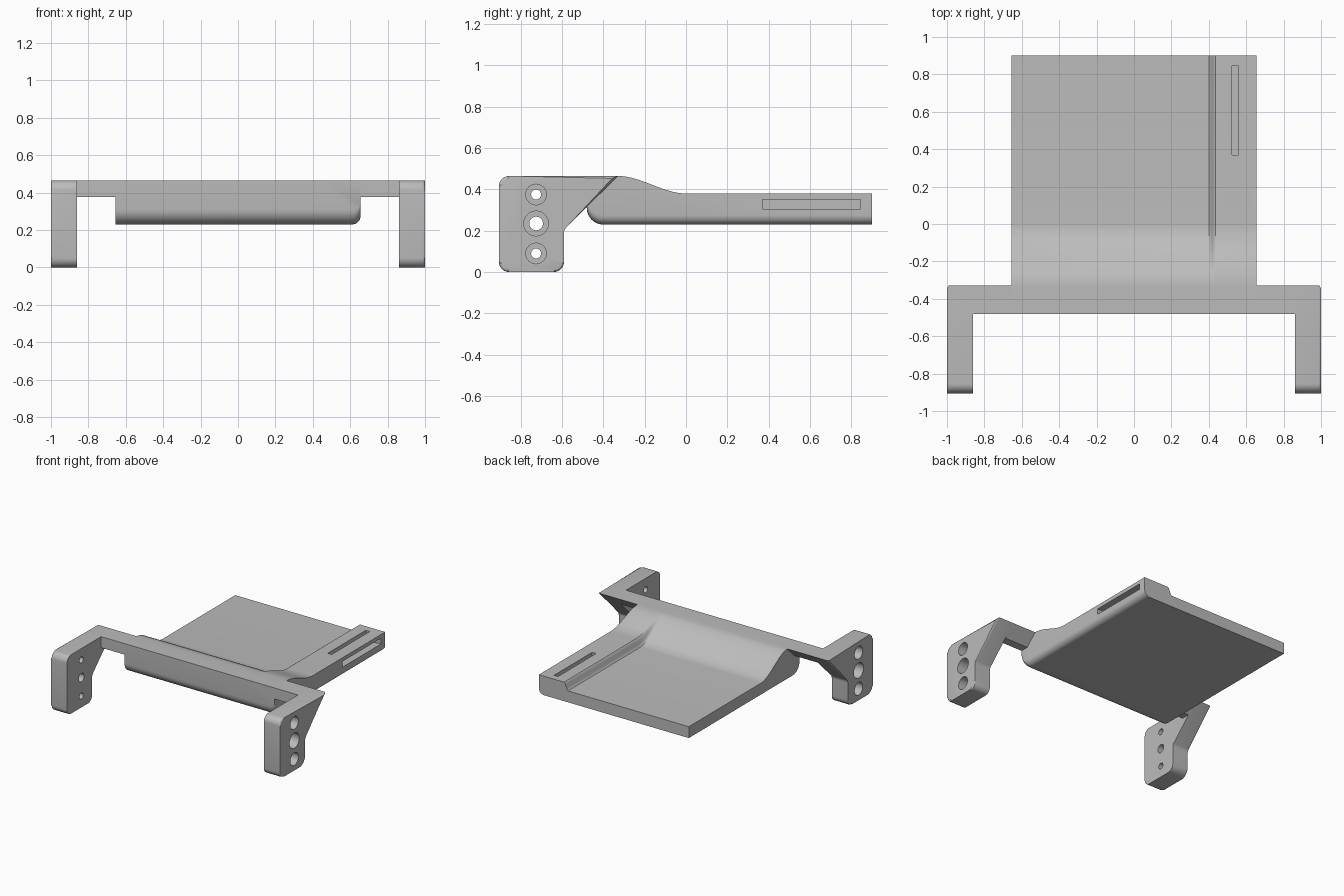
import bpy, bmesh, math
from mathutils import Matrix, Vector

cube = bpy.data.objects.get("Cube")
if cube:
    bpy.data.objects.remove(cube, do_unlink=True)

grey = bpy.data.materials.new("matte_grey")
grey.use_nodes = True
grey.diffuse_color = (0.5, 0.5, 0.5, 1)
grey.node_tree.nodes["Principled BSDF"].inputs["Base Color"].default_value = (0.5, 0.5, 0.5, 1)


def make(name, bm):
    """Turn a bmesh into a grey object."""
    bmesh.ops.recalc_face_normals(bm, faces=bm.faces)
    mesh = bpy.data.meshes.new(name)
    bm.to_mesh(mesh)
    bm.free()
    mesh.materials.append(grey)
    obj = bpy.data.objects.new(name, mesh)
    bpy.context.collection.objects.link(obj)
    return obj


def loft(sections):
    """Skin a list of matching closed sections and cap both ends."""
    bm = bmesh.new()
    rings = [[bm.verts.new(p) for p in s] for s in sections]
    n = len(rings[0])
    for a, b in zip(rings, rings[1:]):
        for i in range(n):
            j = (i + 1) % n
            bm.faces.new((a[i], a[j], b[j], b[i]))
    bm.faces.new(rings[0])
    bm.faces.new(rings[-1])
    return bm


def prism(profile, x0, x1):
    return loft([[(x, y, z) for y, z in profile] for x in (x0, x1)])


def rounded(corners, steps=6):
    """Round each (y, z, radius) corner of a profile."""
    pts = []
    for i, (y, z, r) in enumerate(corners):
        p = Vector((y, z))
        if not r:
            pts.append(p)
            continue
        u = (Vector(corners[i - 1][:2]) - p).normalized()
        v = (Vector(corners[(i + 1) % len(corners)][:2]) - p).normalized()
        half = u.angle(v) / 2
        centre = p + (u + v).normalized() * r / math.sin(half)
        a = p + u * r / math.tan(half) - centre
        b = p + v * r / math.tan(half) - centre
        pts += [centre + a.lerp(b, k / steps).normalized() * r for k in range(steps + 1)]
    return pts


def box(x, y, z):
    return prism([(y[0], z[0]), (y[1], z[0]), (y[1], z[1]), (y[0], z[1])], *x)


def cylinder(radius, x0, x1, y, z):
    turn = [2 * math.pi * k / 32 for k in range(32)]
    return prism([(y + radius * math.cos(t), z + radius * math.sin(t)) for t in turn], x0, x1)


def cut(obj, cutters):
    """Subtract cutter shapes, then discard them."""
    tools = []
    for bm in cutters:
        tool = make("cutter", bm)
        tool.hide_render = True
        mod = obj.modifiers.new("cut", 'BOOLEAN')
        mod.operation, mod.solver, mod.object = 'DIFFERENCE', 'EXACT', tool
        tools.append(tool)
    deps = bpy.context.evaluated_depsgraph_get()
    mesh = bpy.data.meshes.new_from_object(obj.evaluated_get(deps))
    obj.modifiers.clear()
    obj.data = mesh
    for tool in tools:
        bpy.data.objects.remove(tool, do_unlink=True)


def mirrored(obj, name):
    other = obj.copy()
    other.data = obj.data.copy()
    other.name = name
    other.data.transform(Matrix.Scale(-1, 4, (1, 0, 0)))
    other.data.flip_normals()
    bpy.context.collection.objects.link(other)
    return other


def smooth(t):
    t = min(max(t, 0), 1)
    return t * t * (3 - 2 * t)


# Main tray: recessed floor, raised side strip, both sweeping up to the front
HALF, FRONT, BACK, BOTTOM, TOP = 0.655, -0.48, 0.9, 0.23, 0.465
NOSE, EDGE = 0.08, 0.045


def section(y):
    rise = smooth(-y / 0.33)
    floor = 0.32 + (TOP - 0.32) * rise
    strip = 0.38 + (TOP - 0.38) * rise
    d = max(0, FRONT + NOSE - y)
    base = BOTTOM + NOSE - math.sqrt(max(0, NOSE ** 2 - d ** 2))
    pts = [(-HALF, y, base)]
    for k in range(7):
        a = math.pi / 2 * k / 6
        pts.append((HALF - EDGE + EDGE * math.sin(a), y, base + EDGE - EDGE * math.cos(a)))
    pts.append((HALF, y, strip))
    for k in range(7):
        t = 1 - k / 6
        pts.append((0.4 + 0.035 * t, y, floor + (strip - floor) * smooth(t)))
    return pts + [(-HALF, y, floor)]


stations = [FRONT + NOSE * (1 - math.cos(math.pi / 2 * k / 8)) for k in range(9)]
stations += [-0.33 + 0.33 * k / 16 for k in range(17)] + [BACK]
tray = make("tray", loft([section(y) for y in stations]))

# Strap slot opening through the strip's top and side
cut(tray, [box((0.525, 0.56), (0.37, 0.845), (0.305, 0.5)),
           box((0.54, 0.8), (0.37, 0.845), (0.305, 0.35))])

# Mounting ear with softened outer rim
bm = prism(rounded([(-0.905, 0, 0.05), (-0.59, 0, 0.05), (-0.59, 0.205, 0.04),
                    (-0.328, TOP, 0), (-0.905, TOP, 0.05)]), 0.86, 1)
rim = [e for e in bm.edges if all(v.co.x > 0.99 for v in e.verts)]
bmesh.ops.bevel(bm, geom=rim, offset=0.012, segments=3, profile=0.5, affect='EDGES')
left_ear = make("left_ear", bm)

# Three counterbored screw holes
holes = []
for z, bore, hole in ((0.375, 0.05, 0.024), (0.235, 0.06, 0.033), (0.09, 0.05, 0.024)):
    holes.append(cylinder(hole, 0.8, 1.1, -0.725, z))
    holes.append(cylinder(bore, 0.91, 1.1, -0.725, z))
cut(left_ear, holes)

# Short arm joining the tray to the ear
left_arm = make("left_arm", prism([(FRONT, 0.378), (-0.415, 0.378), (-0.328, TOP), (FRONT, TOP)],
                                  HALF, 0.86))

parts = [tray, left_ear, left_arm,
         mirrored(left_ear, "right_ear"), mirrored(left_arm, "right_arm")]

bpy.ops.object.select_all(action='DESELECT')
for obj in parts:
    obj.select_set(True)
bpy.context.view_layer.objects.active = tray
bpy.ops.object.shade_smooth_by_angle(angle=math.radians(30))
